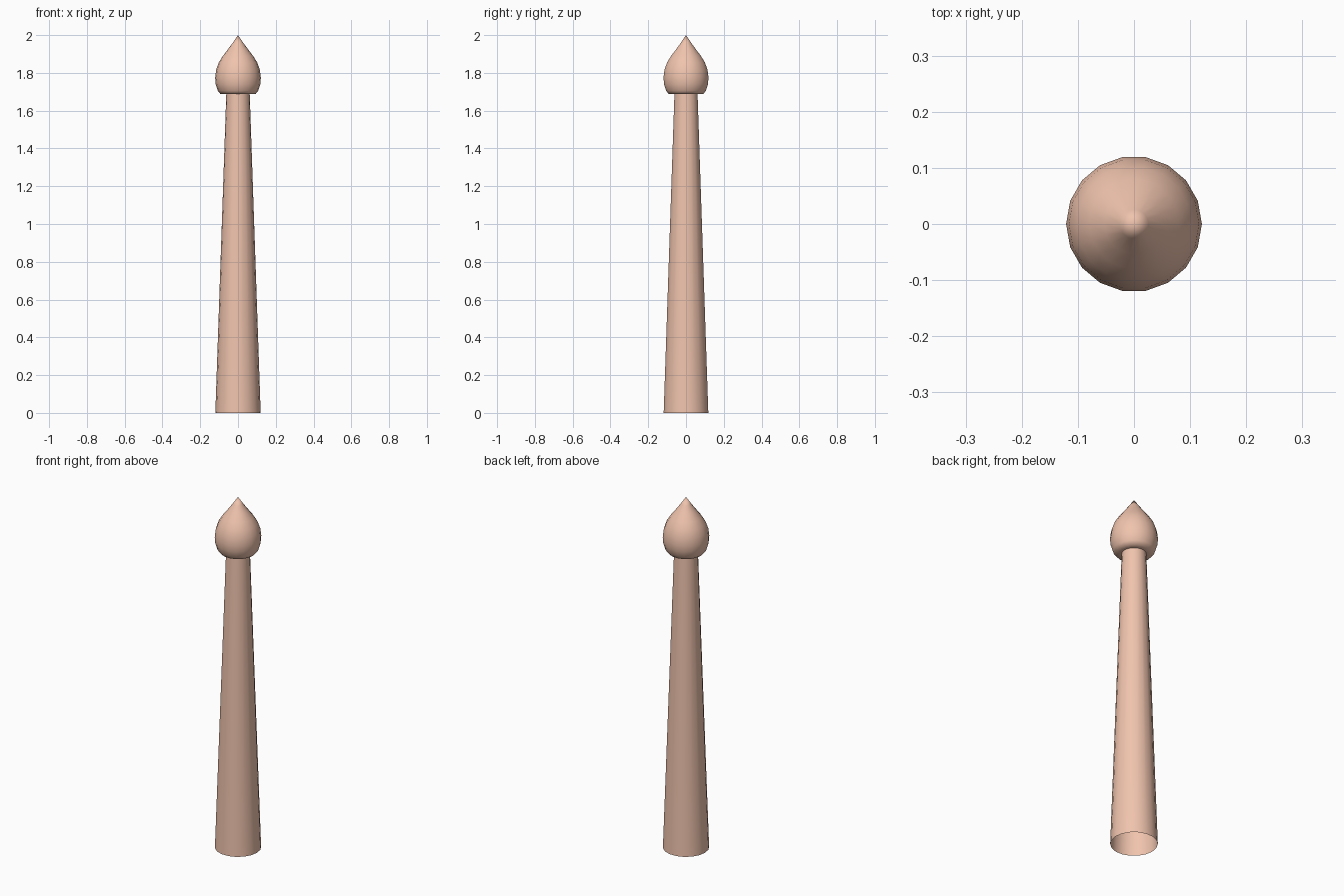
import bpy, bmesh, math

if "Cube" in bpy.data.objects:
    bpy.data.objects.remove(bpy.data.objects["Cube"])

SIDES = 18


def lathe(name, profile, mat):
    """Revolve (radius, z) points around the z axis; radius 0 closes to a point."""
    bm = bmesh.new()
    rings = []
    for r, z in profile:
        n = SIDES if r > 0 else 1
        rings.append([bm.verts.new((r * math.cos(2 * math.pi * i / SIDES),
                                    r * math.sin(2 * math.pi * i / SIDES), z))
                      for i in range(n)])
    for a, b in zip(rings, rings[1:]):
        for i in range(SIDES):
            j = (i + 1) % SIDES
            if len(b) == 1:
                bm.faces.new((a[i], a[j], b[0]))
            else:
                bm.faces.new((a[i], a[j], b[j], b[i]))
    for f in bm.faces:
        f.smooth = True
    mesh = bpy.data.meshes.new(name)
    bm.to_mesh(mesh)
    bm.free()
    mesh.materials.append(mat)
    obj = bpy.data.objects.new(name, mesh)
    bpy.context.collection.objects.link(obj)
    return obj


peach = bpy.data.materials.new("peach")
peach.diffuse_color = (0.87, 0.55, 0.42, 1)
peach.use_nodes = True
peach.node_tree.nodes["Principled BSDF"].inputs["Base Color"].default_value = peach.diffuse_color

# Tapered post, open at the bottom
lathe("post", [(0.12, 0), (0.062, 1.69)], peach)

# Teardrop finial with a nearly flat underside
lathe("finial", [(0.062, 1.687), (0.092, 1.687), (0.107, 1.705), (0.118, 1.74),
                 (0.121, 1.775), (0.116, 1.815), (0.102, 1.855), (0.08, 1.89),
                 (0.053, 1.925), (0.026, 1.962), (0, 2.0)], peach)
